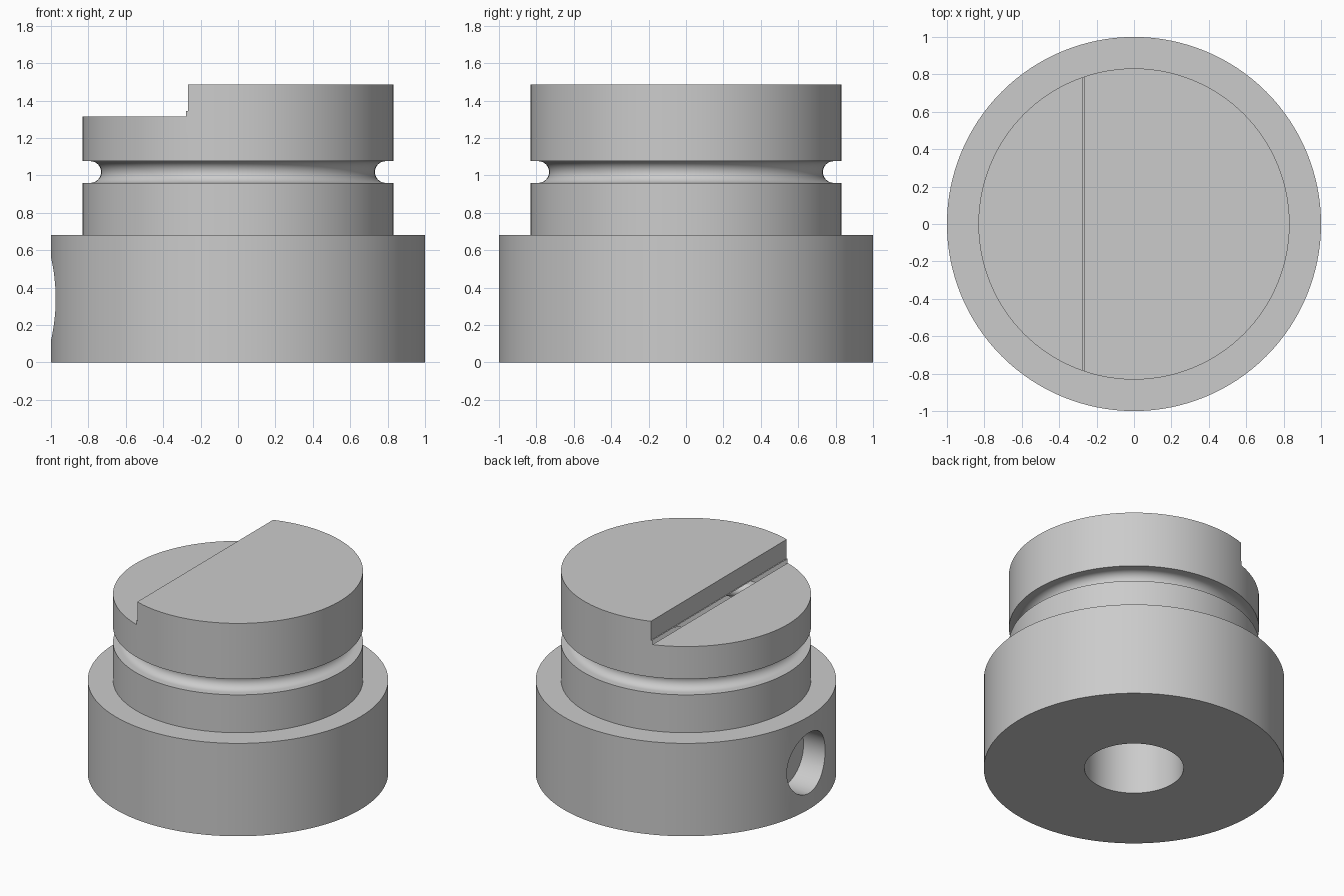
import bpy, bmesh, math
from mathutils import Matrix, Vector

default = bpy.data.objects.get("Cube")
if default:
    bpy.data.objects.remove(default, do_unlink=True)

# One grey for the whole part
grey = bpy.data.materials.new("machined grey")
grey.use_nodes = True
colour = (0.6, 0.6, 0.6, 1)
grey.diffuse_color = colour
grey.node_tree.nodes["Principled BSDF"].inputs["Base Color"].default_value = colour


def make_object(name, bm):
    bmesh.ops.recalc_face_normals(bm, faces=bm.faces)
    mesh = bpy.data.meshes.new(name)
    bm.to_mesh(mesh)
    bm.free()
    mesh.materials.append(grey)
    obj = bpy.data.objects.new(name, mesh)
    bpy.context.collection.objects.link(obj)
    return obj


def lathe(name, profile, steps=128):
    bm = bmesh.new()
    verts = [bm.verts.new((r, 0, z)) for r, z in profile]
    edges = [bm.edges.new(pair) for pair in zip(verts, verts[1:])]
    bmesh.ops.spin(bm, geom=verts + edges, cent=(0, 0, 0), axis=(0, 0, 1),
                   angle=math.tau, steps=steps, use_duplicate=False)
    bmesh.ops.remove_doubles(bm, verts=bm.verts, dist=1e-5)
    return make_object(name, bm)


def cut(target, cutter):
    cutter.hide_render = True
    mod = target.modifiers.new("cut", 'BOOLEAN')
    mod.operation = 'DIFFERENCE'
    mod.solver = 'EXACT'
    mod.object = cutter
    bpy.context.view_layer.objects.active = target
    bpy.ops.object.modifier_apply(modifier=mod.name)
    bpy.data.objects.remove(cutter, do_unlink=True)


# Turned body: bore, wide base, neck, round-bottomed groove, head
base_r, neck_r, bore_r, top = 1.0, 0.832, 0.33, 1.485
shoulder, bore_top = 0.682, 0.7
groove_z, groove_r, groove_x = 1.018, 0.058, 0.79
arc = [(groove_x - groove_r * math.cos(a), groove_z + groove_r * math.sin(a))
       for a in (math.pi * (i / 16 - 0.5) for i in range(17))]
profile = [(0, bore_top), (bore_r, bore_top), (bore_r, 0), (base_r, 0),
           (base_r, shoulder), (neck_r, shoulder),
           (neck_r, groove_z - groove_r), *arc,
           (neck_r, groove_z + groove_r), (neck_r, top), (0, top)]
body = lathe("stepped_plug", profile)

# Stepped cut across one side of the head, with a thin ledge at its foot
wall_x, lip_x, floor_z, ledge_z = -0.267, -0.277, 1.315, 1.345
bm = bmesh.new()
outline = [(-2, floor_z), (lip_x, floor_z), (lip_x, ledge_z),
           (wall_x, ledge_z), (wall_x, 2), (-2, 2)]
face = bm.faces.new([bm.verts.new((x, -2, z)) for x, z in outline])
moved = bmesh.ops.extrude_face_region(bm, geom=[face])["geom"]
bmesh.ops.translate(bm, vec=(0, 4, 0),
                    verts=[g for g in moved if isinstance(g, bmesh.types.BMVert)])
cut(body, make_object("step_cutter", bm))

# Blind round hole in the side of the base
hole_end = -0.8
bm = bmesh.new()
bmesh.ops.create_cone(bm, cap_ends=True, segments=64, radius1=0.222,
                      radius2=0.222, depth=1,
                      matrix=Matrix.Translation((hole_end - 0.5, 0, 0.34))
                      @ Matrix.Rotation(math.pi / 2, 4, 'Y'))
cut(body, make_object("hole_cutter", bm))

# Open slit along the foot of the step
bm = bmesh.new()
bm.from_mesh(body.data)
slit = [f for f in bm.faces if f.normal.x < -0.99
        and abs(f.calc_center_median().x - lip_x) < 0.002
        and floor_z < f.calc_center_median().z < ledge_z]
bmesh.ops.delete(bm, geom=slit, context='FACES')
bm.to_mesh(body.data)
bm.free()

# Smooth turned surfaces, sharp machined edges
bpy.ops.object.select_all(action='DESELECT')
body.select_set(True)
bpy.context.view_layer.objects.active = body
bpy.ops.object.shade_smooth_by_angle(angle=math.radians(30))
